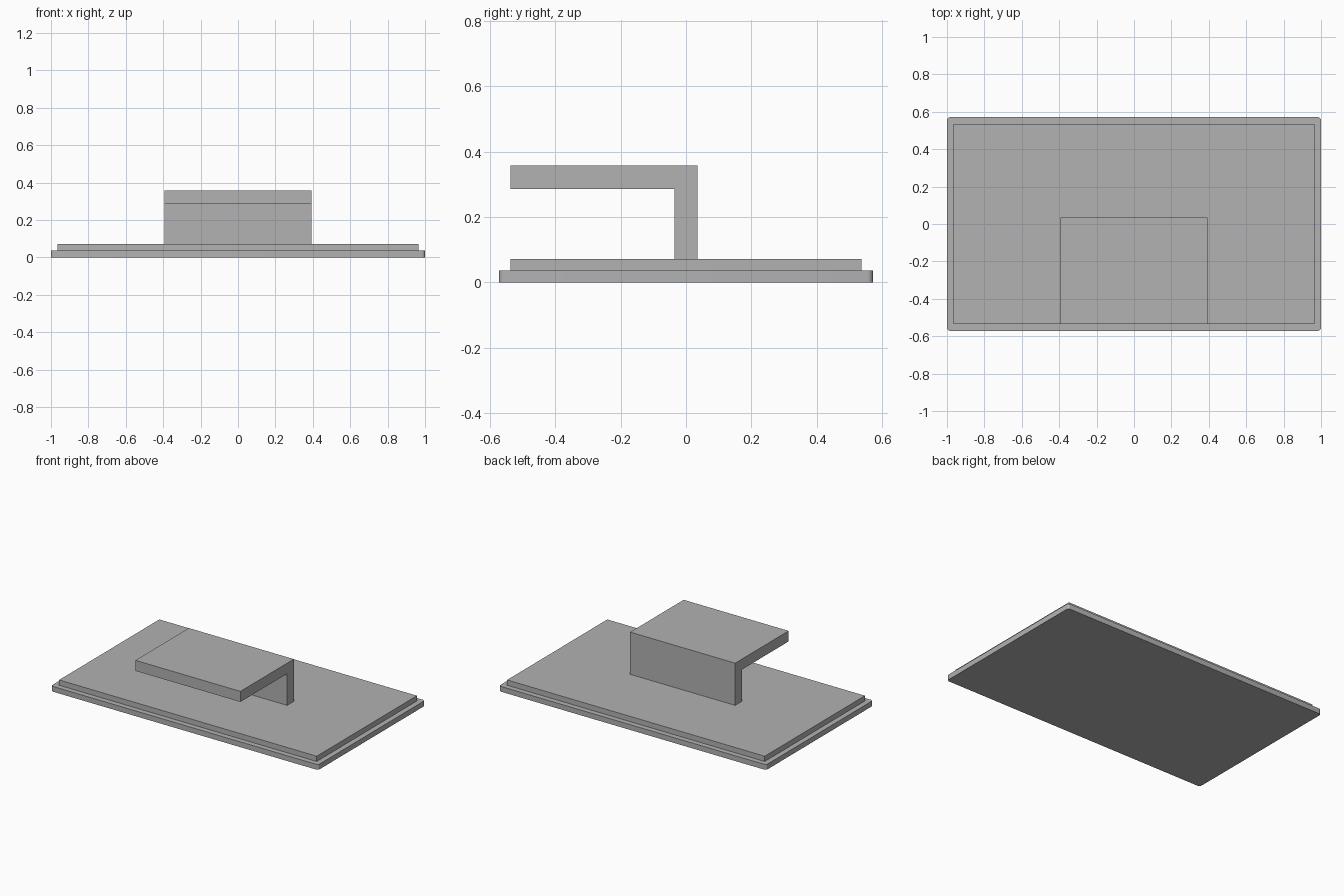
import bpy, bmesh, math

if "Cube" in bpy.data.objects:
    bpy.data.objects.remove(bpy.data.objects["Cube"])

U = 1 / 28  # one design unit; the base is 56 units wide

grey = bpy.data.materials.new("plain_grey")
grey.diffuse_color = (0.445, 0.445, 0.445, 1)
grey.use_nodes = True
grey.node_tree.nodes["Principled BSDF"].inputs["Base Color"].default_value = grey.diffuse_color


def extrude(name, points, vector):
    """Extrude a closed flat outline along a vector into a solid."""
    bm = bmesh.new()
    face = bm.faces.new([bm.verts.new([c * U for c in p]) for p in points])
    out = bmesh.ops.extrude_face_region(bm, geom=[face])
    verts = [g for g in out["geom"] if isinstance(g, bmesh.types.BMVert)]
    bmesh.ops.translate(bm, verts=verts, vec=[c * U for c in vector])
    bmesh.ops.recalc_face_normals(bm, faces=bm.faces)
    mesh = bpy.data.meshes.new(name)
    bm.to_mesh(mesh)
    bm.free()
    mesh.materials.append(grey)
    obj = bpy.data.objects.new(name, mesh)
    bpy.context.collection.objects.link(obj)
    return obj


def rectangle(hx, hy, z, radius=0, steps=6):
    """Rectangle outline, optionally with rounded corners."""
    if not radius:
        return [(-hx, -hy, z), (hx, -hy, z), (hx, hy, z), (-hx, hy, z)]
    pts = []
    for i, (sx, sy) in enumerate([(1, 1), (-1, 1), (-1, -1), (1, -1)]):
        for k in range(steps + 1):
            a = math.pi / 2 * (i + k / steps)
            pts.append((sx * (hx - radius) + radius * math.cos(a),
                        sy * (hy - radius) + radius * math.sin(a), z))
    return pts


# Base slab with small rounded vertical corners
base = extrude("base_slab", rectangle(28, 16, 0, 0.5), (0, 0, 1))
bpy.context.view_layer.objects.active = base
base.select_set(True)
bpy.ops.object.shade_smooth_by_angle(angle=math.radians(30))

# Inset upper plate
extrude("upper_plate", rectangle(27, 15, 1), (0, 0, 1))

# L-shaped bracket: upright wall with a shelf reaching to the front
profile = [(-1, 2), (1, 2), (1, 10), (-15, 10), (-15, 8), (-1, 8)]
extrude("shelf_bracket", [(-11, y, z) for y, z in profile], (22, 0, 0))
